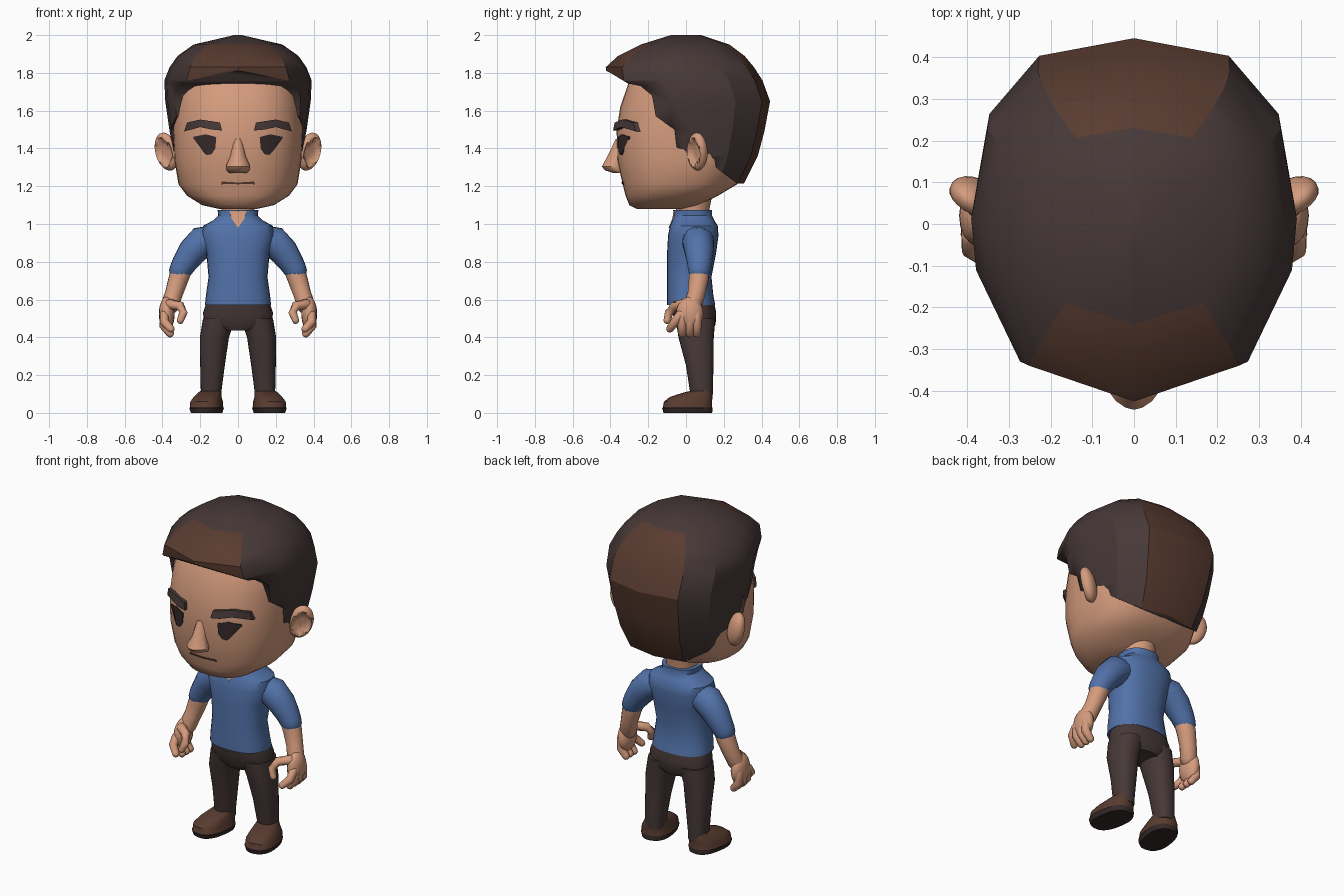
import bpy, bmesh, math
from mathutils import Vector, Matrix
from mathutils.bvhtree import BVHTree

if "Cube" in bpy.data.objects:
    bpy.data.objects.remove(bpy.data.objects["Cube"])


def material(name, rgb):
    m = bpy.data.materials.new(name)
    m.diffuse_color = (*rgb, 1)
    m.use_nodes = True
    m.node_tree.nodes["Principled BSDF"].inputs["Base Color"].default_value = m.diffuse_color
    return m


SKIN = material("skin", (0.66, 0.33, 0.205))
BLUE = material("shirt blue", (0.085, 0.17, 0.40))
DARK = material("dark brown", (0.062, 0.040, 0.039))
WARM = material("warm brown", (0.098, 0.044, 0.029))
BLACK = material("near black", (0.035, 0.022, 0.022))


def finish(name, bm, mats, angle=40):
    bmesh.ops.recalc_face_normals(bm, faces=bm.faces[:])
    me = bpy.data.meshes.new(name)
    bm.to_mesh(me)
    bm.free()
    for m in mats:
        me.materials.append(m)
    me.shade_smooth()
    me.set_sharp_from_angle(angle=math.radians(angle))
    ob = bpy.data.objects.new(name, me)
    bpy.context.collection.objects.link(ob)
    return ob


def skin_rings(bm, rings):
    rows = [[bm.verts.new(p) for p in r] for r in rings]
    n = len(rows[0])
    for a, b in zip(rows, rows[1:]):
        for i in range(n):
            j = (i + 1) % n
            bm.faces.new((a[i], a[j], b[j], b[i]))
    bm.faces.new(rows[0])
    bm.faces.new(rows[-1])


def oval(e=2.0, n=28):
    pw = lambda c: math.copysign(abs(c) ** (2 / e), c)
    return [(pw(math.cos(2 * math.pi * i / n)), pw(math.sin(2 * math.pi * i / n))) for i in range(n)]


def loft(name, rings, mats, outline=None, side=1, angle=40, turn=0):
    """Stack of horizontal outlines: (z, half width, front y, back y, centre x)."""
    outline = outline or oval()
    bm = bmesh.new()
    skin_rings(bm, [[(r[4] + u * r[1] if len(r) > 4 else u * r[1],
                      r[2] + (v + 1) / 2 * (r[3] - r[2]), r[0]) for u, v in outline] for r in rings])
    if turn:
        bmesh.ops.rotate(bm, verts=bm.verts, cent=(rings[0][4], 0.08, 0),
                         matrix=Matrix.Rotation(math.radians(turn), 3, 'Z'))
    bmesh.ops.scale(bm, vec=(side, 1, 1), verts=bm.verts)
    return finish(name, bm, mats, angle)


def tube(name, pts, mat, side=1, n=16):
    """Round limb through (x, y, z, radius) points with rounded ends."""
    P = [Vector(p[:3]) for p in pts]
    R = [p[3] for p in pts]
    d0, d1 = (P[0] - P[1]).normalized(), (P[-1] - P[-2]).normalized()
    caps = [(math.sin(a), math.cos(a)) for a in (0.5, 0.95, 1.35)]
    path = ([(P[0] + d0 * R[0] * s, R[0] * c) for s, c in reversed(caps)] + list(zip(P, R))
            + [(P[-1] + d1 * R[-1] * s, R[-1] * c) for s, c in caps])
    rings = []
    for i, (p, r) in enumerate(path):
        t = (path[min(i + 1, len(path) - 1)][0] - path[max(i - 1, 0)][0]).normalized()
        a = t.cross(Vector((0.3, 1, 0.1))).normalized()
        b = t.cross(a)
        rings.append([p + (a * math.cos(k * 2 * math.pi / n) + b * math.sin(k * 2 * math.pi / n)) * r
                      for k in range(n)])
    bm = bmesh.new()
    skin_rings(bm, rings)
    bmesh.ops.scale(bm, vec=(side, 1, 1), verts=bm.verts)
    return finish(name, bm, [mat], 60)


def plate(name, base, pts, mat, lift=0.007, side=1):
    """Flat (x, z) outline laid onto the front of another part."""
    me = base.data
    tree = BVHTree.FromPolygons([v.co for v in me.vertices], [p.vertices[:] for p in me.polygons])
    front = []
    for x, z in pts:
        hit = tree.ray_cast(Vector((x * side, -2, z)), Vector((0, 1, 0)))[0]
        front.append(Vector((x * side, hit.y - lift, z)))
    bm = bmesh.new()
    skin_rings(bm, [front, [p + Vector((0, lift + 0.002, 0)) for p in front]])
    bmesh.ops.triangulate(bm, faces=[f for f in bm.faces if len(f.verts) > 4])
    return finish(name, bm, [mat], 30)


# Head and nose
head = loft("head", [(1.08, .10, -.26, .0), (1.10, .19, -.30, .07), (1.15, .27, -.32, .17),
                     (1.21, .315, -.335, .27), (1.34, .337, -.365, .33), (1.5, .345, -.367, .36),
                     (1.62, .337, -.348, .37), (1.76, .318, -.30, .33), (1.87, .25, -.22, .25)],
            [SKIN], oval(2.4, 36), angle=60)
loft("nose", [(1.45, .022, -.372, -.32), (1.36, .04, -.415, -.32), (1.305, .065, -.445, -.32),
              (1.285, .06, -.43, -.32), (1.27, .045, -.385, -.32)], [SKIN], oval(1.7, 16))

# Hair: faceted cap trimmed by a side-view hairline
half = [(.59, .9), (.9, .57), (1, .05), (.97, -.25), (.7, -.78)]
shape = [(0, 1)] + half + [(0, -1)] + [(-u, v) for u, v in reversed(half)]
hair = loft("hair", [(1.15, .27, -.30, .27), (1.22, .30, -.32, .31), (1.36, .337, -.36, .38),
                     (1.49, .362, -.38, .415), (1.65, .385, -.40, .445), (1.76, .39, -.42, .405),
                     (1.83, .362, -.425, .36), (1.89, .32, -.36, .31), (1.95, .235, -.24, .23),
                     (2.0, .02, -.08, .08)], [DARK, WARM], shape, angle=28)
line = [(-.6, 1.90), (-.40, 1.80), (-.31, 1.745), (-.24, 1.73), (-.18, 1.68), (-.16, 1.57),
        (-.06, 1.50), (-.05, 1.41), (-.01, 1.36), (.095, 1.345), (.27, 1.215), (.6, 1.2),
        (.6, 2.2), (-.6, 2.2)]
bm = bmesh.new()
skin_rings(bm, [[(x, y, z) for y, z in line] for x in (-.6, .6)])
cutter = finish("hairline_cutter", bm, [DARK])
cutter.hide_render = True
mod = hair.modifiers.new("trim", 'BOOLEAN')
mod.operation, mod.solver, mod.object = 'INTERSECT', 'EXACT', cutter
bpy.context.view_layer.objects.active = hair
bpy.ops.object.modifier_apply(modifier=mod.name)
bpy.data.objects.remove(cutter)
for f in hair.data.polygons:
    c = f.center
    f.material_index = int(abs(c.x) < .2 and (c.y > .2 or c.y < -.2) and f.normal.z > -.6)

# Mouth
plate("mouth", head, [(-.085, 1.225), (-.04, 1.222), (0, 1.22), (.04, 1.222), (.085, 1.225), (.09, 1.21),
                      (.04, 1.212), (0, 1.21), (-.04, 1.212), (-.09, 1.21)], WARM, .004)

# Neck, shirt body and open collar
loft("neck", [(.95, .085, -.04, .12), (1.06, .085, -.05, .12), (1.16, .10, -.07, .14)], [SKIN])
shirt = loft("shirt", [(.57, .175, -.10, .155), (.62, .17, -.10, .145), (.72, .156, -.10, .135),
                       (.85, .168, -.10, .16), (.94, .195, -.095, .172), (.99, .185, -.085, .168),
                       (1.02, .13, -.072, .15), (1.045, .105, -.065, .138), (1.075, .108, -.068, .138)],
             [BLUE], oval(2.4))
plate("collar_opening", shirt, [(-.045, 1.07), (.045, 1.07), (.035, 1.03), (0, .98), (-.035, 1.03)], SKIN, .005)

# Hips
loft("hips", [(.435, .09, -.04, .14), (.47, .18, -.06, .157), (.53, .185, -.07, .16),
              (.59, .165, -.08, .148)], [DARK], oval(2.4))

for s, tag in ((1, "left_"), (-1, "right_")):
    # Eyes and brows
    plate(tag + "eye", head, [(.115, 1.46), (.12, 1.40), (.14, 1.37), (.165, 1.365), (.185, 1.385),
                              (.195, 1.43), (.235, 1.452), (.235, 1.462), (.17, 1.475)], BLACK, .007, s)
    plate(tag + "brow", head, [(.285, 1.49), (.27, 1.537), (.2, 1.553), (.095, 1.537), (.085, 1.495),
                               (.14, 1.50), (.2, 1.513)], DARK, .025, s)
    # Ear: dished ellipsoid leaning outward
    bm = bmesh.new()
    bmesh.ops.create_uvsphere(bm, u_segments=20, v_segments=14, radius=1)
    for v in bm.verts:
        v.co.y = max(v.co.y, -.6)
        if v.co.x ** 2 + v.co.z ** 2 < .4 and v.co.y < 0:
            v.co.y = -.1
    bmesh.ops.scale(bm, vec=(.068, .045, .103), verts=bm.verts)
    rot = Matrix.Rotation(math.radians(15), 3, 'Y') @ Matrix.Rotation(math.radians(38), 3, 'Z')
    bmesh.ops.transform(bm, matrix=Matrix.Translation((.378, .06, 1.383)) @ rot.to_4x4(), verts=bm.verts)
    bmesh.ops.scale(bm, vec=(s, 1, 1), verts=bm.verts)
    finish(tag + "ear", bm, [SKIN], 60)
    # Arm
    tube(tag + "sleeve", [(.13, .055, .92, .075), (.19, .065, .905, .085), (.245, .07, .85, .077),
                          (.285, .072, .79, .066), (.305, .07, .755, .06)], BLUE, s)
    tube(tag + "forearm", [(.29, .07, .78, .055), (.315, .068, .71, .053), (.34, .055, .63, .047),
                           (.36, .035, .57, .048)], SKIN, s)
    # Hand
    bm = bmesh.new()
    bmesh.ops.create_uvsphere(bm, u_segments=16, v_segments=12, radius=1)
    bmesh.ops.transform(bm, matrix=Matrix.Translation((.377 * 1, .02, .525)) @ Matrix.Diagonal((.042, .072, .09, 1)),
                        verts=bm.verts)
    bmesh.ops.scale(bm, vec=(s, 1, 1), verts=bm.verts)
    finish(tag + "palm", bm, [SKIN], 60)
    for i, y in enumerate((-.02, .02, .058)):
        tube(f"{tag}finger_{i + 1}", [(.39, y, .52, .024), (.392, y, .46, .025), (.36, y, .42, .021)], SKIN, s, 10)
    tube(tag + "index_finger", [(.39, -.03, .52, .024), (.39, -.06, .48, .024), (.355, -.085, .445, .02)],
         SKIN, s, 10)
    tube(tag + "thumb", [(.36, -.02, .575, .028), (.305, -.06, .565, .026), (.29, -.09, .53, .023),
                         (.305, -.10, .49, .019)], SKIN, s, 10)
    # Trouser leg
    loft(tag + "leg", [(.07, .052, .03, .14, .142), (.12, .055, .02, .143, .142), (.25, .065, 0, .145, .135),
                       (.40, .077, -.04, .147, .125), (.50, .085, -.055, .155, .10)], [DARK], oval(2.3), s)
    # Shoe with dark sole
    shoe = loft(tag + "shoe", [(0, .08, -.12, .138, .155), (.025, .088, -.127, .14, .155),
                               (.03, .085, -.123, .138, .155), (.06, .083, -.118, .138, .155),
                               (.085, .07, -.085, .138, .152), (.105, .06, -.02, .138, .148),
                               (.115, .055, .02, .135, .145)], [WARM, BLACK], oval(2.5), s, turn=9)
    for f in shoe.data.polygons:
        f.material_index = int(f.center.z < .028)
